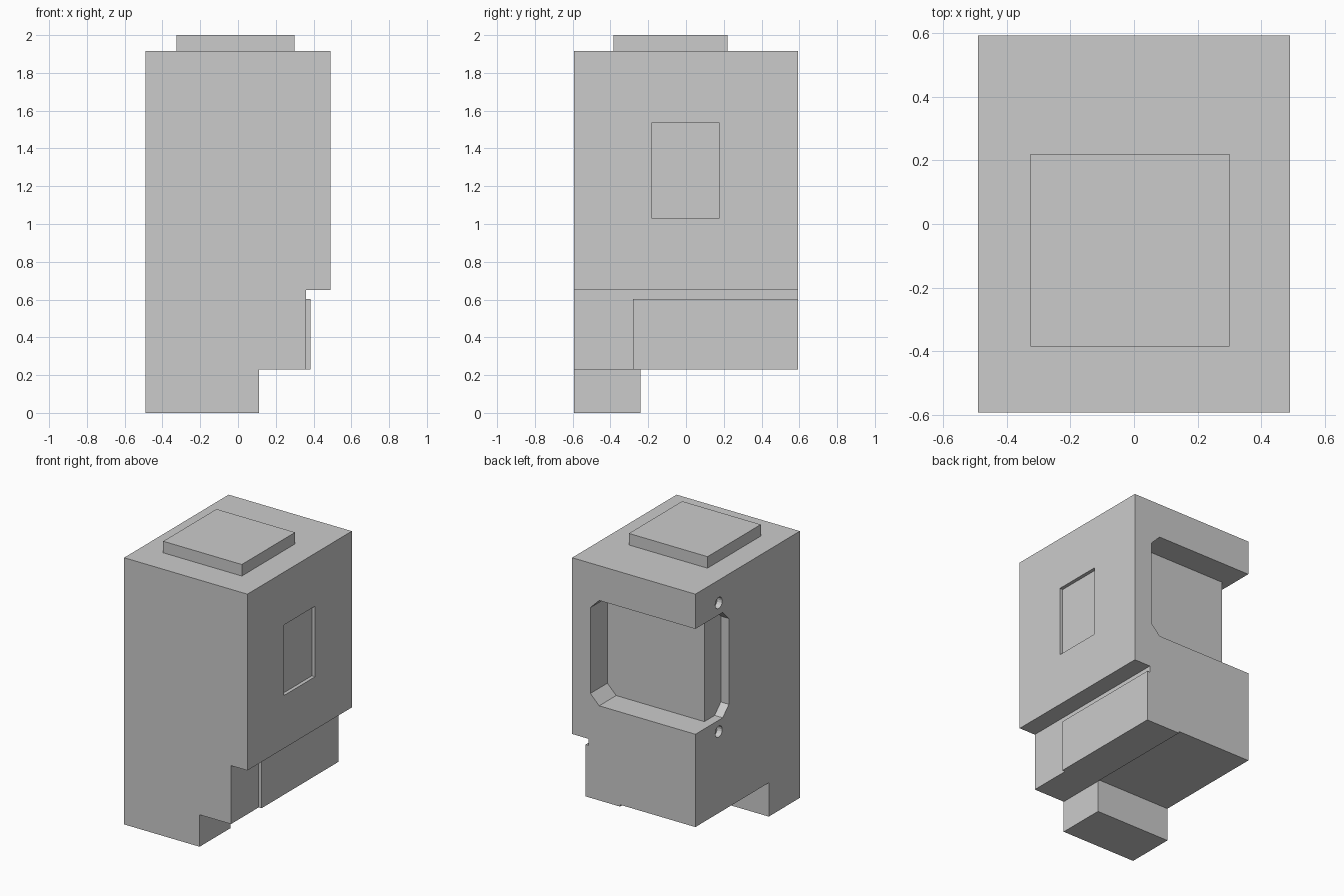
import bpy, bmesh, math

if "Cube" in bpy.data.objects:
    bpy.data.objects.remove(bpy.data.objects["Cube"])


def prism(name, pts, axis, lo, hi):
    """Extrude a 2D outline along an axis: 'x' takes (y, z), 'y' takes (x, z), 'z' takes (x, y)."""
    i = "xyz".index(axis)

    def place(p, d):
        co = list(p)
        co.insert(i, d)
        return co

    bm = bmesh.new()
    face = bm.faces.new([bm.verts.new(place(p, lo)) for p in pts])
    moved = bmesh.ops.extrude_face_region(bm, geom=[face])["geom"]
    for v in moved:
        if isinstance(v, bmesh.types.BMVert):
            v.co[i] = hi
    bmesh.ops.recalc_face_normals(bm, faces=bm.faces)
    mesh = bpy.data.meshes.new(name)
    bm.to_mesh(mesh)
    bm.free()
    obj = bpy.data.objects.new(name, mesh)
    bpy.context.collection.objects.link(obj)
    return obj


def box(name, x, y, z):
    return prism(name, [(x[0], y[0]), (x[1], y[0]), (x[1], y[1]), (x[0], y[1])], "z", *z)


def cut(target, cutter):
    mod = target.modifiers.new("cut", "BOOLEAN")
    mod.operation, mod.solver, mod.object = "DIFFERENCE", "EXACT", cutter
    bpy.context.view_layer.objects.active = target
    bpy.ops.object.modifier_apply(modifier=mod.name)
    bpy.data.objects.remove(cutter)


W, D, TOP = 0.49, 0.593, 1.917

# Main housing with the stepped underside on the right
body = prism("housing", [(-W, 0.243), (0.11, 0.243), (0.11, 0.23), (0.36, 0.23),
                         (0.36, 0.65), (W, 0.65), (W, TOP), (-W, TOP)], "y", -D, D)

# Front foot, side pad and top plate
box("foot", (-W, 0.11), (-D, -0.24), (0, 0.243))
box("side_pad", (0.36, 0.383), (-0.28, D), (0.23, 0.603))
box("top_plate", (-0.325, 0.30), (-0.385, 0.22), (TOP, 2.0))

# Wrap-around recess on the back left corner, chamfered at both ends
Z0, Z1, C = 0.91, 1.667, 0.07
cut(body, prism("back_cutter", [(-0.7, Z0), (0.345 - C, Z0), (0.345, Z0 + C),
                                (0.345, Z1 - C), (0.345 - C, Z1), (-0.7, Z1)], "y", 0.40, 0.8))
cut(body, prism("left_cutter", [(0.8, Z0), (0.213 + C, Z0), (0.213, Z0 + C),
                                (0.213, Z1 - C), (0.213 + C, Z1), (0.8, Z1)], "x", -0.7, -0.426))

# Shallow window on the right side
cut(body, box("window_cutter", (W - 0.025, 0.7), (-0.18, 0.175), (1.03, 1.537)))

# Screw holes above and below the recess on the left side
for z in (1.753, 0.828):
    ring = [(0.328 + 0.04 * math.cos(a), z + 0.04 * math.sin(a))
            for a in (2 * math.pi * k / 16 for k in range(16))]
    cut(body, prism("hole_cutter", ring, "x", -0.7, -W + 0.04))
